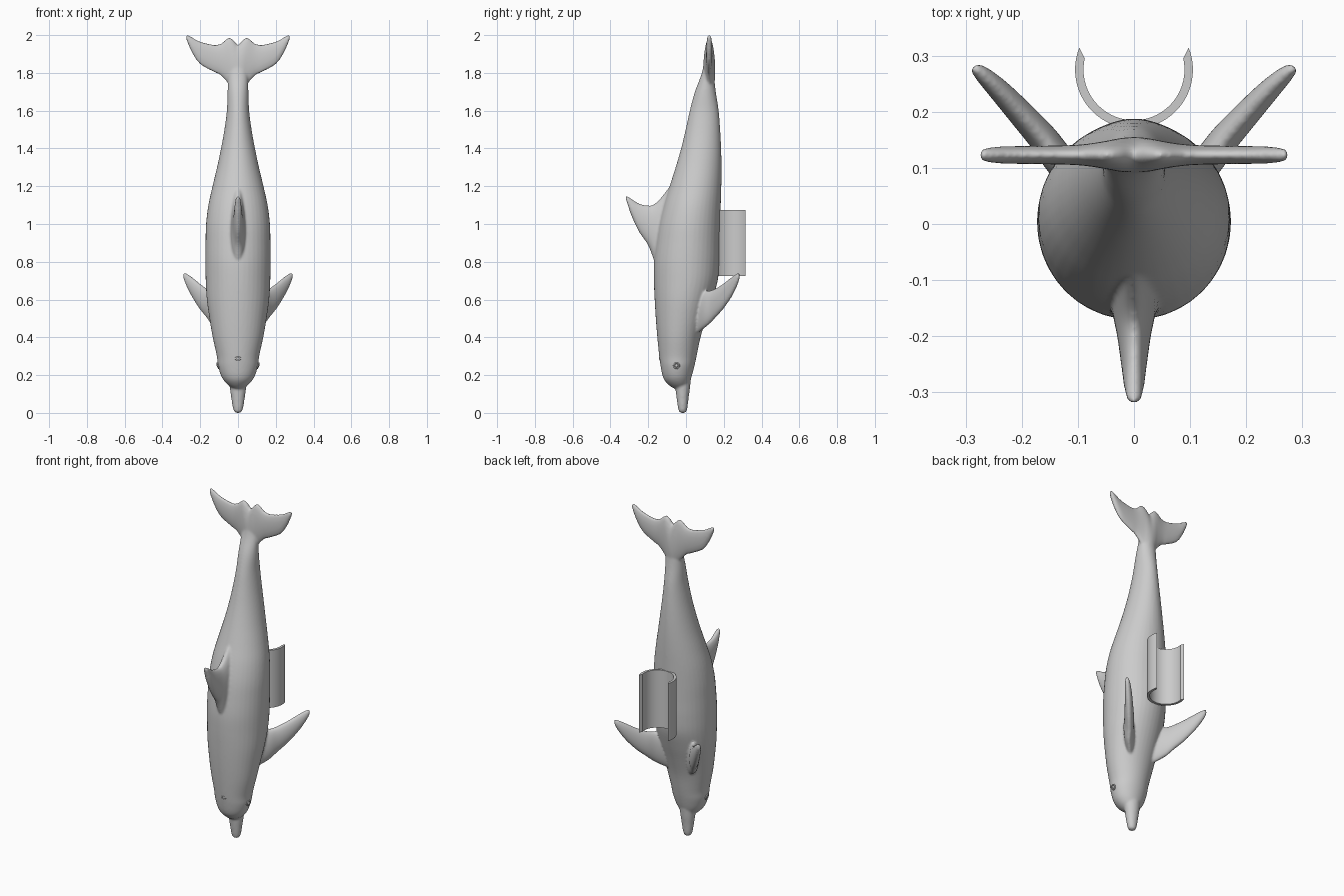
import bpy, bmesh, math
from mathutils import Vector

cube = bpy.data.objects.get("Cube")
if cube:
    bpy.data.objects.remove(cube, do_unlink=True)

grey = bpy.data.materials.new("plain_grey")
grey.use_nodes = True
colour = (0.6, 0.6, 0.6, 1)
grey.diffuse_color = colour
grey.node_tree.nodes["Principled BSDF"].inputs["Base Color"].default_value = colour


def make_object(name, bm):
    """Turn a bmesh into a named, smooth-shaded grey object."""
    bmesh.ops.recalc_face_normals(bm, faces=bm.faces)
    mesh = bpy.data.meshes.new(name)
    bm.to_mesh(mesh)
    bm.free()
    mesh.materials.append(grey)
    obj = bpy.data.objects.new(name, mesh)
    bpy.context.collection.objects.link(obj)
    return obj


def smooth_rows(rows, steps=5):
    """Interpolate section rows with a spline through every row."""
    out = []
    last = len(rows) - 1
    for i in range(last):
        p0, p1, p2, p3 = (rows[min(max(k, 0), last)] for k in range(i - 1, i + 3))
        for s in range(steps):
            t = s / steps
            out.append([b + t / 2 * (c - a + t * (2 * a - 5 * b + 4 * c - d + t * (3 * (b - c) + d - a)))
                        for a, b, c, d in zip(p0, p1, p2, p3)])
    out.append(rows[-1])
    return out


def loft(bm, rows, section, sides=40):
    """Skin elliptical sections; section(row) gives centre and two half axes."""
    rings = []
    for row in smooth_rows(rows):
        centre, a, b = (Vector(v) for v in section(*row))
        angles = [math.tau * k / sides for k in range(sides)]
        rings.append([bm.verts.new(centre + a * math.cos(t) + b * math.sin(t)) for t in angles])
    for low, high in zip(rings, rings[1:]):
        for k in range(sides):
            n = (k + 1) % sides
            bm.faces.new((low[k], low[n], high[n], high[k]))
    bm.faces.new(rings[0][::-1])
    bm.faces.new(rings[-1])


def trunk(z, half_width, front, back):
    return (0, (front + back) / 2, z), (half_width, 0, 0), (0, (back - front) / 2, 0)


def fluke(x, low, high, half_thick):
    return (x, 0.123, (low + high) / 2), (0, 0, (high - low) / 2), (0, half_thick, 0)


def dorsal(y, low, high, half_thick):
    return (0, y, (low + high) / 2), (0, 0, (high - low) / 2), (half_thick, 0, 0)


def flipper(side):
    def section(x, y, low, high, half_thick):
        d = half_thick * 0.7
        return (side * x, y, (low + high) / 2), (0, 0, (high - low) / 2), (side * d, -d, 0)
    return section


# Torso: height, half width, front edge, back edge
torso_rows = [
    (.13, .025, -.065, -.01), (.145, .05, -.088, .01), (.17, .074, -.112, .022),
    (.2, .091, -.125, .032), (.25, .106, -.135, .045), (.3, .112, -.142, .056),
    (.4, .134, -.152, .077), (.5, .151, -.16, .107), (.6, .165, -.166, .14),
    (.7, .171, -.17, .168), (.8, .173, -.17, .177), (.9, .172, -.16, .179),
    (1, .169, -.145, .181), (1.1, .157, -.12, .184), (1.2, .135, -.087, .187),
    (1.3, .111, -.055, .188), (1.4, .09, -.026, .186), (1.5, .072, -.002, .181),
    (1.6, .059, .02, .173), (1.7, .055, .047, .158), (1.8, .05, .084, .147),
    (1.9, .03, .104, .138), (1.94, .012, .115, .13)]
beak_rows = [
    (0, .008, -.024, -.008), (.007, .02, -.037, .002), (.03, .028, -.043, .008),
    (.08, .036, -.05, .014), (.13, .043, -.056, .021), (.2, .05, -.06, .028)]
# Tail: sideways position, low edge, high edge, half thickness
half_tail = [
    (.025, 1.7, 1.975, .03), (.05, 1.74, 1.987, .025), (.09, 1.785, 1.957, .019),
    (.13, 1.805, 1.95, .017), (.2, 1.845, 1.967, .016), (.24, 1.9, 1.987, .015),
    (.265, 1.955, 2, .013), (.275, 1.982, 2, .008)]
tail_rows = [(-r[0], *r[1:]) for r in reversed(half_tail)] + [(0, 1.67, 1.95, .032)] + half_tail
# Back fin: depth position, low edge, high edge, half thickness
dorsal_rows = [
    (-.05, .74, 1.25, .04), (-.12, .74, 1.155, .042), (-.165, .8, 1.108, .037),
    (-.2, .885, 1.098, .03), (-.25, .96, 1.11, .023), (-.29, 1.045, 1.135, .018),
    (-.31, 1.105, 1.147, .014), (-.318, 1.128, 1.148, .008)]
# Side fins: sideways and depth position, low edge, high edge, half thickness
flipper_rows = [
    (.08, .06, .42, .64, .03), (.13, .11, .46, .645, .029), (.16, .15, .5, .655, .027),
    (.2, .195, .55, .682, .024), (.24, .238, .613, .715, .02), (.27, .267, .672, .737, .015),
    (.286, .28, .71, .743, .009)]

# Body with all fins, fused and softened into one skin
bm = bmesh.new()
loft(bm, torso_rows, trunk)
loft(bm, beak_rows, trunk)
loft(bm, tail_rows, fluke)
loft(bm, dorsal_rows, dorsal)
for side in (-1, 1):
    loft(bm, flipper_rows, flipper(side))
body = make_object("body_with_fins", bm)
fuse = body.modifiers.new("fuse", 'REMESH')
fuse.mode = 'VOXEL'
fuse.voxel_size = 0.006
fuse.use_smooth_shade = True
soften = body.modifiers.new("soften", 'SMOOTH')
soften.factor = 0.5
soften.iterations = 8


def ring(name, location, radius, thick, normal, stretch=1):
    """Small torus lying on the skin, facing along normal."""
    bpy.ops.mesh.primitive_torus_add(major_radius=radius, minor_radius=thick,
                                     major_segments=24, minor_segments=8, location=location)
    obj = bpy.context.object
    obj.name = name
    obj.rotation_euler = Vector(normal).to_track_quat('Z', 'Y').to_euler()
    obj.scale.x = stretch
    obj.data.materials.append(grey)
    bpy.ops.object.shade_smooth()


# Eyes and blowhole
for side, word in ((-1, "right"), (1, "left")):
    ring(word + "_eye_rim", (side * .106, -.05, .25), .014, .004, (side, -.1, -.25))
    bpy.ops.mesh.primitive_uv_sphere_add(segments=16, ring_count=8, radius=.009,
                                         location=(side * .104, -.05, .25))
    eye = bpy.context.object
    eye.name = word + "_eye"
    eye.data.materials.append(grey)
    bpy.ops.object.shade_smooth()
ring("blowhole", (0, -.139, .288), .008, .003, (0, -1, -.08), 1.5)

# Open clip on the belly: a C-shaped wall with slanted ends
bm = bmesh.new()
columns = []
steps = 48
for k in range(steps + 1):
    f = k / steps * 2 - 1
    points = []
    for radius, reach in ((.105, 112), (.09, 103)):
        t = math.radians(-90 + f * reach)
        points.append((radius * math.cos(t), .275 + radius * math.sin(t)))
    (ox, oy), (ix, iy) = points
    columns.append([bm.verts.new(p) for p in
                    ((ox, oy, .725), (ox, oy, 1.075), (ix, iy, 1.075), (ix, iy, .725))])
for a, b in zip(columns, columns[1:]):
    for k in range(4):
        n = (k + 1) % 4
        bm.faces.new((a[k], a[n], b[n], b[k]))
bm.faces.new(columns[0])
bm.faces.new(columns[-1])
clip = make_object("belly_clip", bm)
bpy.ops.object.select_all(action='DESELECT')
clip.select_set(True)
bpy.context.view_layer.objects.active = clip
bpy.ops.object.shade_smooth_by_angle(angle=math.radians(30))
